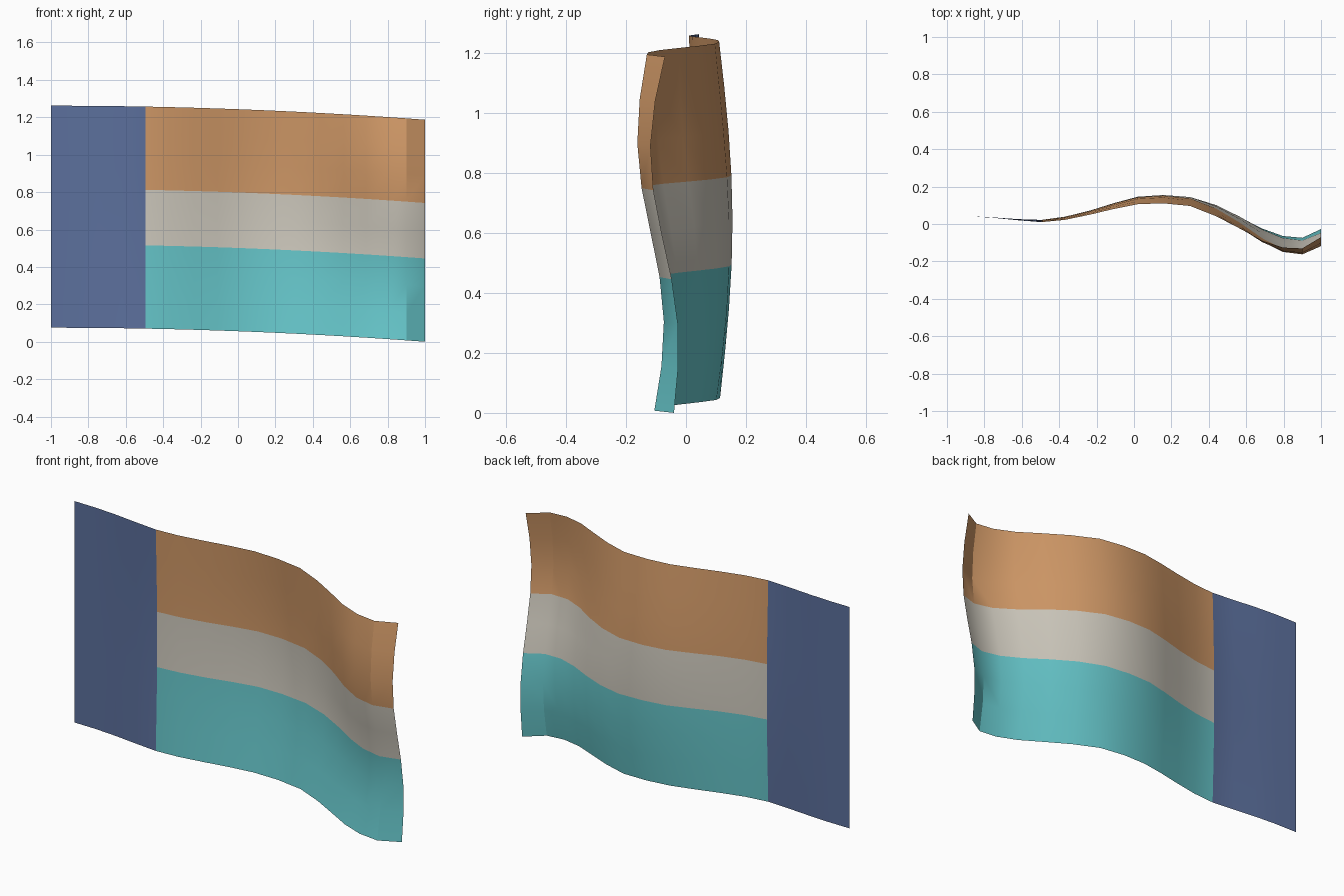
import bpy, bmesh, math

cube = bpy.data.objects.get("Cube")
if cube:
    bpy.data.objects.remove(cube, do_unlink=True)


def srgb(r, g, b):
    def lin(c):
        c /= 255
        return c / 12.92 if c <= 0.04045 else ((c + 0.055) / 1.055) ** 2.4
    return (lin(r), lin(g), lin(b), 1.0)


def material(name, colour):
    m = bpy.data.materials.new(name)
    m.use_nodes = True
    m.diffuse_color = colour
    bsdf = next(n for n in m.node_tree.nodes if n.type == 'BSDF_PRINCIPLED')
    bsdf.inputs["Base Color"].default_value = colour
    bsdf.inputs["Roughness"].default_value = 0.8
    return m


MATERIALS = [
    material("navy blue", srgb(92, 112, 157)),
    material("orange", srgb(210, 154, 104)),
    material("off white", srgb(207, 202, 190)),
    material("turquoise", srgb(102, 198, 202)),
]

# Ripple by column: x, y of the hems, bulge at mid height, S-curve, lean
RIPPLE = [
    (-1.00, .043, 0, 0, 0), (-.87, .041, 0, 0, 0),
    (-.75, .033, .002, 0, 0), (-.62, .020, .006, 0, 0),
    (-.495, .010, .012, 0, 0), (-.37, .022, .017, 0, 0),
    (-.235, .050, .022, 0, 0), (-.11, .080, .031, 0, 0),
    (.02, .106, .040, 0, 0), (.155, .112, .043, 0, -.003),
    (.30, .099, .045, .004, -.005), (.44, .045, .050, .012, -.008),
    (.565, -.018, .045, .020, -.012), (.685, -.080, .030, .030, -.018),
    (.795, -.115, .012, .037, -.022), (.90, -.118, 0, .038, -.025),
    (1.00, -.055, -.025, .038, -.030),
]
ROWS = 8
HEIGHT, DROP = 1.187, 0.075
HOIST_COLUMNS = 4

# Cloth grid, sagging towards the free end
bm = bmesh.new()
grid = []
for x, hem, bulge, s_curve, lean in RIPPLE:
    column = []
    for r in range(ROWS + 1):
        v = r / ROWS
        y = (hem + bulge * math.sin(math.pi * v)
             + s_curve * math.sin(2 * math.pi * v) + lean * (v - 0.5))
        z = DROP + HEIGHT * v - DROP * ((x + 1) / 2) ** 2
        column.append(bm.verts.new((x, y, z)))
    grid.append(column)

# Faces: upright hoist band, then three stripes by row
for c in range(len(grid) - 1):
    for r in range(ROWS):
        f = bm.faces.new((grid[c][r], grid[c + 1][r],
                          grid[c + 1][r + 1], grid[c][r + 1]))
        if c < HOIST_COLUMNS:
            f.material_index = 0
        else:
            f.material_index = 3 if r < 3 else 2 if r < 5 else 1

mesh = bpy.data.meshes.new("flag_cloth")
bm.to_mesh(mesh)
bm.free()
for m in MATERIALS:
    mesh.materials.append(m)
flag = bpy.data.objects.new("flag_cloth", mesh)
bpy.context.collection.objects.link(flag)

# Soft folds, with a crease only at the tight fold near the free end
bpy.ops.object.select_all(action='DESELECT')
flag.select_set(True)
bpy.context.view_layer.objects.active = flag
bpy.ops.object.shade_smooth_by_angle(angle=math.radians(30))
